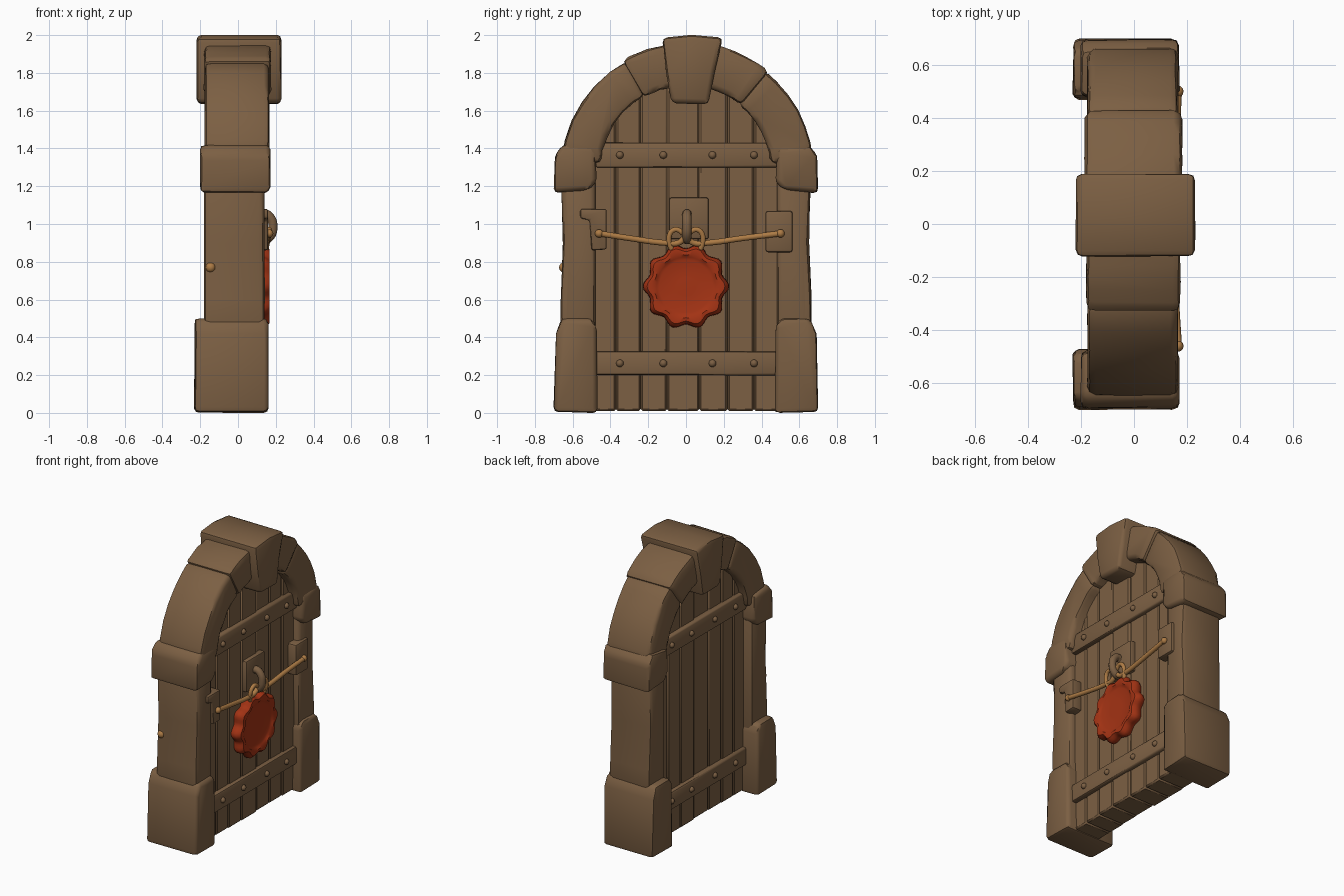
import bpy, bmesh, math, random
from mathutils import Vector

random.seed(4)
cube = bpy.data.objects.get("Cube")
if cube:
    bpy.data.objects.remove(cube)


def material(name, rgb):
    m = bpy.data.materials.new(name)
    m.use_nodes = True
    m.diffuse_color = (*rgb, 1)
    m.node_tree.nodes["Principled BSDF"].inputs["Base Color"].default_value = (*rgb, 1)
    return m


BROWN = material("weathered brown", (0.2, 0.115, 0.056))
RED = material("wax red", (0.37, 0.033, 0.007))
TAN = material("rope tan", (0.42, 0.2, 0.06))
parts = []


def finish(name, bm, mat):
    bmesh.ops.recalc_face_normals(bm, faces=bm.faces[:])
    mesh = bpy.data.meshes.new(name)
    bm.to_mesh(mesh)
    bm.free()
    mesh.materials.append(mat)
    obj = bpy.data.objects.new(name, mesh)
    bpy.context.collection.objects.link(obj)
    parts.append(obj)
    return obj


def slab(name, outline, x0, x1, bevel=0.02, jitter=0.0, segments=2):
    """Extrude a (y, z) outline from x0 to x1 and round its hard edges."""
    bm = bmesh.new()
    back = [bm.verts.new((x0, y, z)) for y, z in outline]
    front = [bm.verts.new((x1, y, z)) for y, z in outline]
    bm.faces.new(back)
    bm.faces.new(front)
    n = len(outline)
    for i in range(n):
        j = (i + 1) % n
        bm.faces.new((back[i], back[j], front[j], front[i]))
    bmesh.ops.recalc_face_normals(bm, faces=bm.faces[:])
    hard = [e for e in bm.edges if e.calc_face_angle(0) > 0.45]
    bmesh.ops.bevel(bm, geom=hard, offset=bevel, segments=segments,
                    profile=0.5, affect='EDGES', clamp_overlap=True)
    for v in bm.verts:
        v.co += Vector([random.uniform(-jitter, jitter) for _ in range(3)])
    return finish(name, bm, BROWN)


def box(y0, y1, z0, z1):
    return [(y0, z0), (y1, z0), (y1, z1), (y0, z1)]


def mirrored(outline, side):
    return [(y * side, z) for y, z in outline]


ARCH_Z = 1.28


def voussoir(a0, a1, r_in, r_out, steps=6):
    angles = [math.radians(a0 + (a1 - a0) * i / steps) for i in range(steps + 1)]
    path = [(r_out, a) for a in angles] + [(r_in, a) for a in reversed(angles)]
    return [(r * math.cos(a), ARCH_Z + r * math.sin(a)) for r, a in path]


# Stone frame: plinths, jambs, shoulder stones
plinth = [(0.47, 0), (0.7, 0.005), (0.69, 0.42), (0.655, 0.5), (0.5, 0.5), (0.475, 0.46)]
jamb = [(0.48, 0.4), (0.665, 0.4), (0.665, 0.6), (0.65, 0.9), (0.66, 1.25), (0.48, 1.25)]
shoulder = [(0.475, 1.22), (0.52, 1.18), (0.7, 1.165), (0.695, 1.36),
            (0.65, 1.42), (0.48, 1.4)]
for side, word in ((1, "left"), (-1, "right")):
    slab(word + "_plinth", mirrored(plinth, side), -0.23, 0.16, 0.025, 0.003)
    slab(word + "_jamb", mirrored(jamb, side), -0.18, 0.14, 0.03, 0.003)
    slab(word + "_shoulder_stone", mirrored(shoulder, side), -0.2, 0.17, 0.025, 0.003)

# Arch stones, slightly stepped against each other
for i, (a0, a1, r_in, r_out, x0, x1) in enumerate((
        (5, 52, 0.45, 0.675, -0.175, 0.165), (50, 85, 0.455, 0.685, -0.185, 0.18),
        (95, 120, 0.45, 0.675, -0.18, 0.175), (118, 175, 0.455, 0.66, -0.175, 0.165))):
    slab("arch_stone_%d" % (i + 1), voussoir(a0, a1, r_in, r_out), x0, x1, 0.03, 0.003)

# Keystone
slab("keystone", [(-0.075, 1.64), (0.12, 1.635), (0.15, 1.8), (0.195, 1.985),
                  (0.03, 2.0), (-0.125, 1.985), (-0.105, 1.8)], -0.22, 0.23, 0.025, 0.002)

# Door planks, cut to the arch at the top
edges = (-0.5, -0.37, -0.24, -0.1, 0.07, 0.22, 0.36, 0.5)
for i, (y0, y1) in enumerate(zip(edges, edges[1:])):
    tops = [(y, ARCH_Z + math.sqrt(max(0.0, 0.27 - y * y))) for y in (y1, (y0 + y1) / 2, y0)]
    shift = random.uniform(-0.006, 0.006)
    slab("plank_%d" % (i + 1), [(y0, 0.01), (y1, 0.01)] + tops,
         -0.11 + shift, 0.095 + shift, 0.01, 0.0, 1)


def ball(name, x, y, z, r):
    bm = bmesh.new()
    bmesh.ops.create_uvsphere(bm, u_segments=12, v_segments=8, radius=r)
    bmesh.ops.translate(bm, vec=(x, y, z), verts=bm.verts[:])
    return finish(name, bm, BROWN)


# Cross battens and rivets on both faces
for word, x0, x1 in (("front", 0.07, 0.125), ("back", -0.14, -0.09)):
    face = x1 if word == "front" else x0
    for level, z0, z1 in (("upper", 1.3, 1.43), ("lower", 0.2, 0.325)):
        slab("%s_%s_batten" % (word, level), box(-0.48, 0.5, z0, z1), x0, x1, 0.012, 0.002)
        for y in (-0.35, -0.12, 0.14, 0.36):
            ball("%s_%s_rivet" % (word, level), face, y, (z0 + z1) / 2, 0.02)

# Rope plates and ring plate
slab("right_rope_plate", [(-0.56, 1.08), (-0.42, 1.08), (-0.42, 0.865), (-0.5, 0.86),
                          (-0.51, 1.02), (-0.56, 1.03)], 0.07, 0.16, 0.012)
slab("left_rope_plate", box(0.42, 0.565, 0.85, 1.07), 0.07, 0.16, 0.015)
slab("ring_plate", box(-0.09, 0.12, 0.92, 1.14), 0.07, 0.13, 0.012)


def tube(name, points, radius, mat, cyclic=False):
    curve = bpy.data.curves.new(name, 'CURVE')
    curve.dimensions = '3D'
    curve.bevel_depth = radius
    curve.bevel_resolution = 3
    curve.resolution_u = 6
    curve.use_fill_caps = True
    spline = curve.splines.new('BEZIER')
    spline.bezier_points.add(len(points) - 1)
    spline.use_cyclic_u = cyclic
    for bp, co in zip(spline.bezier_points, points):
        bp.co = co
        bp.handle_left_type = bp.handle_right_type = 'AUTO'
    curve.materials.append(mat)
    obj = bpy.data.objects.new(name, curve)
    bpy.context.collection.objects.link(obj)
    return obj


# Iron staple standing out from its plate
ring = [(0.14 + 0.045 * math.cos(a), 0.005, 0.985 + 0.068 * math.sin(a))
        for a in (math.tau * i / 8 for i in range(8))]
tube("staple_ring", ring, 0.025, BROWN, True)

# Rope halves, and the short loop that holds the seal
for side, word in ((1, "left"), (-1, "right")):
    end = 0.5 if side > 0 else 0.46
    tube(word + "_rope", [(0.165, side * end, 0.95), (0.155, side * 0.3, 0.925),
                          (0.15, side * 0.11, 0.9), (0.15, side * 0.04, 0.9),
                          (0.16, 0, 0.935)], 0.016, TAN)
    tube(word + "_seal_loop", [(0.16, 0, 0.94), (0.165, side * 0.06, 0.97),
                               (0.16, side * 0.09, 0.93), (0.14, side * 0.06, 0.83)],
         0.014, TAN)
    ball(word + "_rope_knob", 0.165, side * end, 0.95, 0.022).data.materials[0] = TAN

# Rope end showing on the outer side of one jamb
ball("rope_end", -0.145, -0.645, 0.77, 0.027).data.materials[0] = TAN

# Wax seal: a scalloped disc with a raised rim and dished middle
bm = bmesh.new()
COUNT = 80
rings = []
for r, x, lobe in ((0.20, 0.09, 0.012), (0.215, 0.115, 0.014), (0.212, 0.145, 0.014),
                   (0.195, 0.166, 0.011), (0.172, 0.168, 0.006), (0.155, 0.158, 0),
                   (0.14, 0.152, 0), (0.05, 0.154, 0)):
    loop = []
    for i in range(COUNT):
        a = math.tau * i / COUNT
        rr = r + lobe * math.cos(10 * a)
        loop.append(bm.verts.new((x, rr * math.cos(a), 0.67 + rr * math.sin(a))))
    rings.append(loop)
for low, high in zip(rings, rings[1:]):
    for i in range(COUNT):
        j = (i + 1) % COUNT
        bm.faces.new((low[i], low[j], high[j], high[i]))
bm.faces.new(rings[0])
bm.faces.new(rings[-1])
finish("wax_seal", bm, RED)

# Smooth shading with sharp creases kept
bpy.ops.object.select_all(action='DESELECT')
for obj in parts:
    obj.select_set(True)
bpy.context.view_layer.objects.active = parts[0]
bpy.ops.object.shade_smooth_by_angle(angle=math.radians(40))
